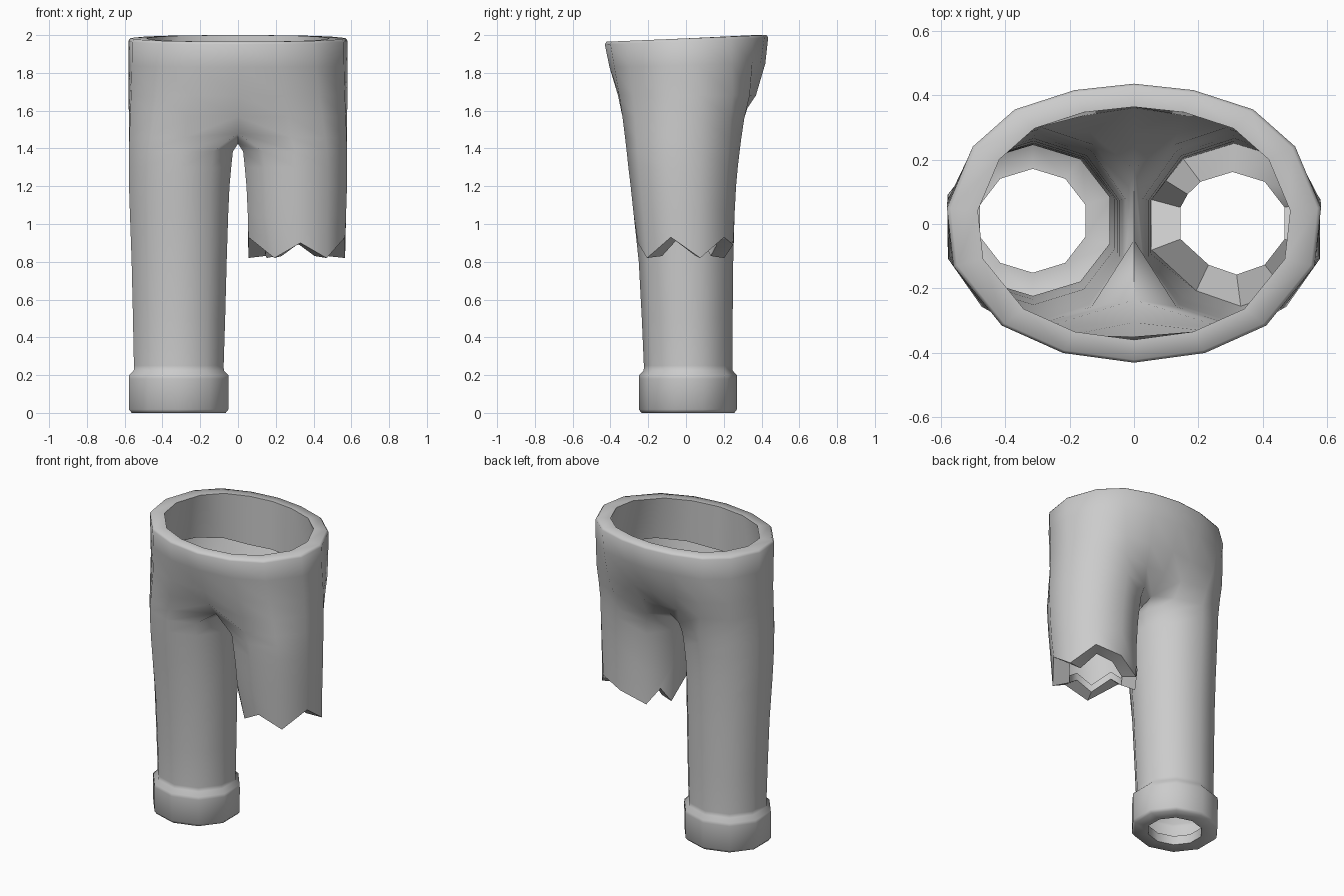
import bpy, bmesh, math

if "Cube" in bpy.data.objects:
    bpy.data.objects.remove(bpy.data.objects["Cube"])

cloth = bpy.data.materials.new("grey cloth")
cloth.diffuse_color = (0.6, 0.6, 0.6, 1)
cloth.use_nodes = True
cloth.node_tree.nodes["Principled BSDF"].inputs["Base Color"].default_value = cloth.diffuse_color

bm = bmesh.new()

# Right half of the waist outline, front to back (centre columns are 0 and 8)
WAIST = [(0, -.43), (.22, -.40), (.41, -.315), (.56, -.13), (.58, .05),
         (.5, .24), (.37, .355), (.185, .415), (0, .435)]


def leg_points(side, z, x0, x1, y0, y1):
    """Ten points around a leg, starting at the front and going outward."""
    cx, cy = (x0 + x1) / 2, (y0 + y1) / 2
    rx, ry = (x1 - x0) / 2 / math.cos(math.pi / 10), (y1 - y0) / 2
    return [(side * (cx + rx * math.sin(k * math.pi / 5)),
             cy - ry * math.cos(k * math.pi / 5), z) for k in range(10)]


def torso_half(z_front, z_back, front, back, centre_front, centre_back, w):
    """Nine points, front to back; w blends the waist oval into the leg outline."""
    leg = leg_points(1, 0, 0, .577, -front, back)
    half = []
    for i, (x, y) in enumerate(WAIST):
        y *= (front / .43 if y < 0 else back / .435)
        if 0 < i < 8:
            x += (leg[i - 1][0] - x) * w
            y += (leg[i - 1][1] - y) * w
        else:
            y = centre_back if i else -centre_front
        half.append((x, y, z_front + (z_back - z_front) * (y + .43) / .86))
    return half


def torso_ring(*args, scale=1.0):
    """Closed 16-point ring: columns 0..8 on the right, 9..15 mirrored."""
    half = [(x * scale, y * scale, z) for x, y, z in torso_half(*args)]
    return [bm.verts.new(p) for p in
            half + [(-x, y, z) for x, y, z in reversed(half[1:8])]]


def bridge(upper, lower):
    n = len(upper)
    for i in range(n):
        j = (i + 1) % n
        bm.faces.new((upper[i], upper[j], lower[j], lower[i]))


def inner_lip(ring, scale, rise, flatten=1.0):
    """Turned-in edge of an opening: flat band, then a short wall upward."""
    n = len(ring)
    cx, cy, cz = (sum(v.co[a] for v in ring) / n for a in range(3))
    pts = [(cx + (v.co.x - cx) * scale, cy + (v.co.y - cy) * scale,
            cz + (v.co.z - cz) * flatten) for v in ring]
    band = [bm.verts.new(p) for p in pts]
    wall = [bm.verts.new((x, y, z + rise)) for x, y, z in pts]
    bridge(ring, band)
    bridge(band, wall)


# Waist and hips
TOP = (1.965, 2.0, .43, .435, .43, .435, 0)
BELOW_TOP = (1.951, 1.986, .43, .435, .43, .435, 0)
HIP = (1.68, 1.68, .37, .383, .36, .37, .35)
rings = [torso_ring(*HIP, scale=.97), torso_ring(*TOP, scale=.835),
         torso_ring(*TOP, scale=.98), torso_ring(*BELOW_TOP),
         torso_ring(1.83, 1.85, .405, .42, .405, .42, .1),
         torso_ring(*HIP),
         torso_ring(1.57, 1.56, .345, .33, .305, .29, .65)]
for a, b in zip(rings, rings[1:]):
    bridge(a, b)
hip = rings[-1]

# Saddle between the legs, shared by both
saddle = [bm.verts.new(p) for p in ((0, .17, 1.455), (0, -.05, 1.425), (0, -.235, 1.48))]
hip_line = torso_half(1.46, 1.45, .325, .298, 0, 0, .9)[1:8]

UPPER_LEG = [(1.385, .027, .577, -.314, .284), (1.3, .036, .577, -.305, .274),
             (1.2, .045, .577, -.293, .265), (1.05, .052, .572, -.277, .257)]
LOWER_LEG = [(.8, .06, .563, -.25, .25), (.5, .068, .556, -.234, .247),
             (.25, .076, .551, -.223, .245), (.225, .075, .552, -.224, .246),
             (.2, .051, .577, -.249, .269), (.18, .05, .578, -.25, .27),
             (.018, .051, .577, -.249, .269), (0, .065, .563, -.236, .256)]
HEM_Z = [.90, .82, .93, .82, .93, .89, .82, .82, .93, .82]

for side in (1, -1):
    # Seven outer columns continue from the hips, three come from the saddle
    top = [bm.verts.new((side * x, y, z)) for x, y, z in hip_line]
    cols = [hip[i if side > 0 else -i] for i in range(9)]
    for i in range(1, 7):
        bm.faces.new((cols[i], cols[i + 1], top[i], top[i - 1]))
    bm.faces.new((cols[0], cols[1], top[0], saddle[2]))
    bm.faces.new((cols[7], cols[8], saddle[0], top[6]))
    ring = top + saddle
    for row in UPPER_LEG + (LOWER_LEG if side < 0 else []):
        new = [bm.verts.new(p) for p in leg_points(side, *row)]
        bridge(ring, new)
        ring = new
    if side < 0:
        inner_lip(ring, .655, .06)
        continue
    # Torn hem on the short leg, with one extra tooth on the inner side
    pts = leg_points(side, .87, .055, .567, -.255, .25)
    shift = {0: .02, 9: .04}
    torn = [bm.verts.new((x + shift.get(k, 0), y, HEM_Z[k]))
            for k, (x, y, z) in enumerate(pts)]
    tooth = bm.verts.new((.09, .14, .92))
    for i in range(10):
        j = (i + 1) % 10
        extra = [tooth] if i == 6 else []
        bm.faces.new([ring[i], ring[j], torn[j]] + extra + [torn[i]])
    inner_lip(torn[:7] + [tooth] + torn[7:], .63, .05, .8)

bmesh.ops.recalc_face_normals(bm, faces=bm.faces)
# Make sure the normals point outward
probe = max(bm.faces, key=lambda f: f.calc_center_median().x)
if probe.normal.x < 0:
    bmesh.ops.reverse_faces(bm, faces=bm.faces)

mesh = bpy.data.meshes.new("trousers")
bm.to_mesh(mesh)
bm.free()
trousers = bpy.data.objects.new("trousers", mesh)
bpy.context.collection.objects.link(trousers)
mesh.materials.append(cloth)
bpy.context.view_layer.objects.active = trousers
trousers.select_set(True)
bpy.ops.object.shade_smooth_by_angle(angle=math.radians(60))
